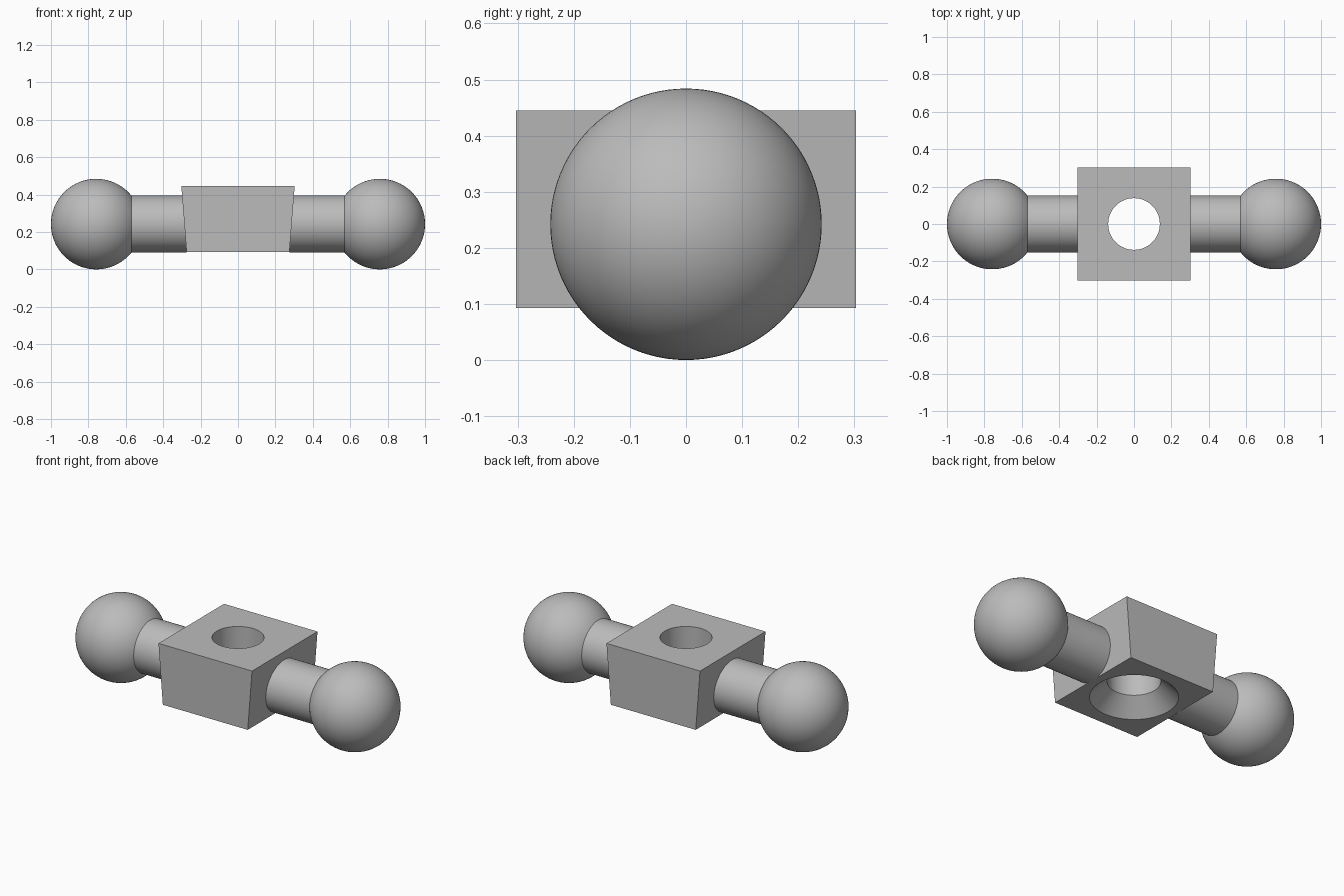
import bpy, bmesh, math
from mathutils import Matrix, Vector

default = bpy.data.objects.get("Cube")
if default:
    bpy.data.objects.remove(default, do_unlink=True)

BOTTOM, TOP = 0.093, 0.445
AXIS_Z = 0.242
ROD_R, BALL_R, BALL_X = 0.152, 0.242, 0.758
SEGMENTS = 96

grey = bpy.data.materials.new("plain grey")
grey.use_nodes = True
grey.diffuse_color = (0.5, 0.5, 0.5, 1)
grey.node_tree.nodes["Principled BSDF"].inputs["Base Color"].default_value = grey.diffuse_color


def side_x(z):
    """Half width of the tapered block at a height."""
    return 0.275 + 0.028 * (z - BOTTOM) / (TOP - BOTTOM)


def make_object(name, bm):
    bmesh.ops.recalc_face_normals(bm, faces=bm.faces)
    mesh = bpy.data.meshes.new(name)
    bm.to_mesh(mesh)
    bm.free()
    mesh.materials.append(grey)
    obj = bpy.data.objects.new(name, mesh)
    bpy.context.collection.objects.link(obj)
    return obj


def lathe(profile):
    """Spin (height, radius) points around the z axis."""
    bm = bmesh.new()
    verts = [bm.verts.new((r, 0, h)) for h, r in profile]
    edges = [bm.edges.new(pair) for pair in zip(verts, verts[1:])]
    bmesh.ops.spin(bm, geom=verts + edges, axis=(0, 0, 1), cent=(0, 0, 0),
                   angle=math.tau, steps=SEGMENTS)
    bmesh.ops.remove_doubles(bm, verts=bm.verts, dist=0.0001)
    return bm


def smooth(obj):
    bpy.ops.object.select_all(action="DESELECT")
    obj.select_set(True)
    bpy.context.view_layer.objects.active = obj
    bpy.ops.object.shade_smooth_by_angle(angle=math.radians(30))


# Central block, tapered in width only
bm = bmesh.new()
bmesh.ops.create_cube(bm, size=2)
for v in bm.verts:
    z = TOP if v.co.z > 0 else BOTTOM
    v.co = Vector((v.co.x * side_x(z), v.co.y * 0.303, z))
block = make_object("center_block", bm)

# Through hole with a countersink underneath
cutter = make_object("hole_cutter", lathe([
    (BOTTOM - 0.02, 0), (BOTTOM - 0.02, 0.249), (BOTTOM + 0.091, 0.138),
    (TOP + 0.05, 0.138), (TOP + 0.05, 0)]))
cutter.hide_render = True
cut = block.modifiers.new("hole", "BOOLEAN")
cut.operation = "DIFFERENCE"
cut.solver = "EXACT"
cut.object = cutter
bpy.context.view_layer.objects.active = block
bpy.ops.object.modifier_apply(modifier=cut.name)
bpy.data.objects.remove(cutter, do_unlink=True)
smooth(block)

# Rod and ball on each side, the rod trimmed flush with the sloping block face
seam = math.asin(ROD_R / BALL_R)
profile = [(0, ROD_R)]
for i in range(41):
    a = math.pi - seam - (math.pi - seam) * i / 40
    profile.append((BALL_X + BALL_R * math.cos(a), BALL_R * math.sin(a)))

for name, side in (("left_ball_arm", 1), ("right_ball_arm", -1)):
    bm = lathe(profile)
    bm.transform(Matrix.Translation((0, 0, AXIS_Z)) @ Matrix.Rotation(math.pi / 2, 4, "Y"))
    for v in bm.verts:
        if abs(v.co.x) < 0.001:
            v.co.x = side_x(v.co.z)
        v.co.x *= side
    smooth(make_object(name, bm))
